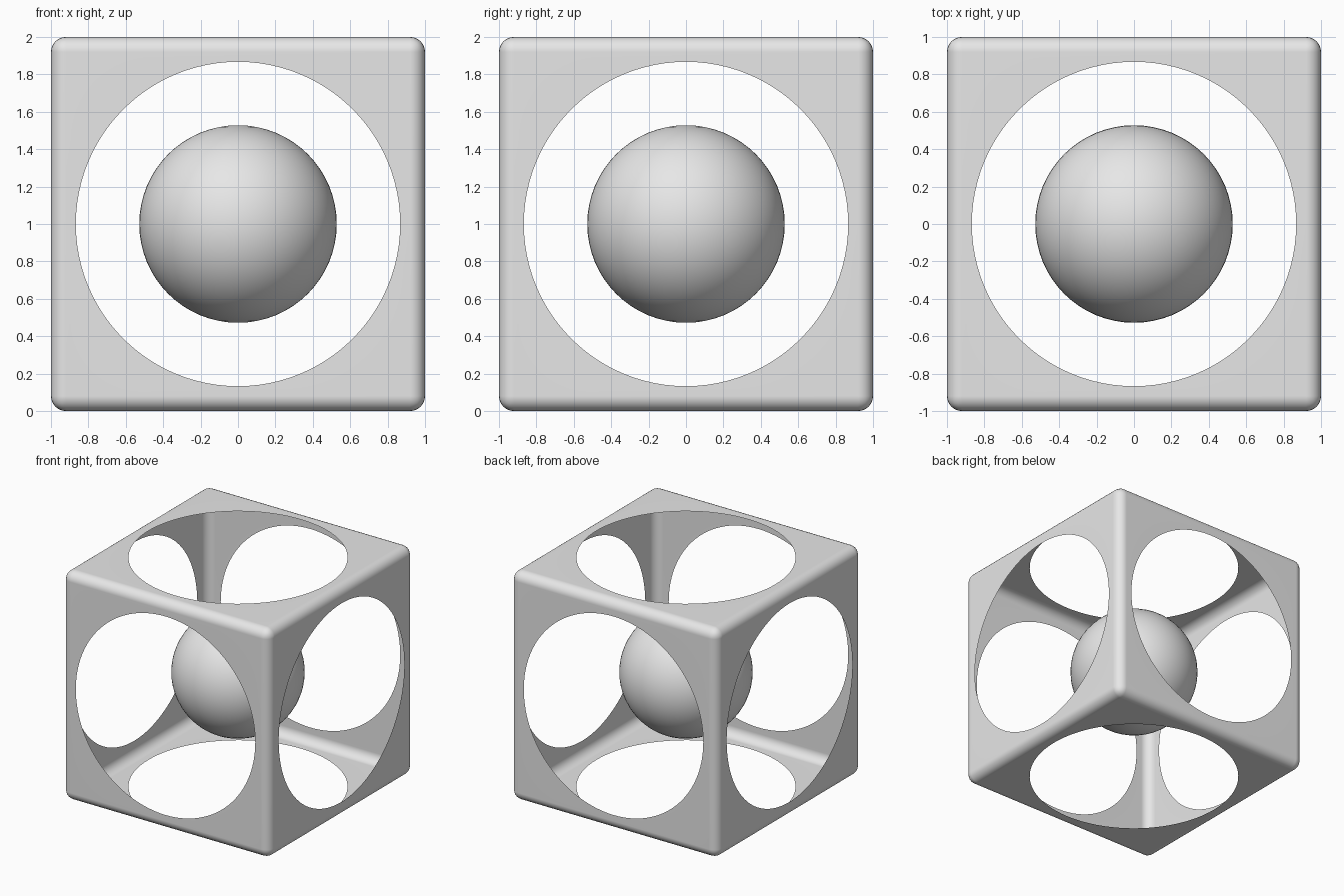
import bpy, bmesh, math
from mathutils import Matrix, Vector

if "Cube" in bpy.data.objects:
    bpy.data.objects.remove(bpy.data.objects["Cube"], do_unlink=True)

HOLE_RADIUS = 0.867
BALL_RADIUS = 0.528
ROUNDING = 0.08
CENTRE = Vector((0, 0, 1))

grey = bpy.data.materials.new("light grey")
grey.use_nodes = True
colour = (0.8, 0.8, 0.8, 1)
grey.diffuse_color = colour
grey.node_tree.nodes["Principled BSDF"].inputs["Base Color"].default_value = colour


def add_object(name, bm):
    mesh = bpy.data.meshes.new(name)
    bm.to_mesh(mesh)
    bm.free()
    mesh.materials.append(grey)
    obj = bpy.data.objects.new(name, mesh)
    obj.location = CENTRE
    bpy.context.collection.objects.link(obj)
    bpy.ops.object.select_all(action="DESELECT")
    obj.select_set(True)
    bpy.context.view_layer.objects.active = obj
    bpy.ops.object.shade_smooth_by_angle(angle=math.radians(40))
    return obj


# Thin cube shell with rounded edges
bm = bmesh.new()
bmesh.ops.create_cube(bm, size=2)
bmesh.ops.bevel(bm, geom=bm.edges[:], offset=ROUNDING, offset_type="OFFSET",
                segments=6, profile=0.5, affect="EDGES")

# Replace each flat side with a panel around a round opening
sides = [f for f in bm.faces if f.calc_area() > 1]
for side in sides:
    normal = side.normal.copy()
    border = list(side.edges)
    turn = normal.to_track_quat("Z", "Y").to_matrix().to_4x4()
    bmesh.ops.delete(bm, geom=[side], context="FACES_ONLY")
    ring = bmesh.ops.create_circle(bm, cap_ends=False, radius=HOLE_RADIUS, segments=96,
                                   matrix=Matrix.Translation(normal) @ turn)["verts"]
    rim = list({e for v in ring for e in v.link_edges})
    filled = bmesh.ops.triangle_fill(bm, edges=border + rim, use_beauty=True, normal=normal)
    for face in [g for g in filled["geom"] if isinstance(g, bmesh.types.BMFace)]:
        face.normal_update()
        # Clear any fill across the opening and face the panel outward
        if all(v in ring for v in face.verts):
            bm.faces.remove(face)
        elif face.normal.dot(normal) < 0:
            face.normal_flip()

cube_shell = add_object("cube_shell", bm)
cube_shell.modifiers.new("flat panel shading", "WEIGHTED_NORMAL").keep_sharp = True

# Ball floating in the middle
bm = bmesh.new()
bmesh.ops.create_uvsphere(bm, u_segments=64, v_segments=32, radius=BALL_RADIUS)
add_object("ball", bm)
